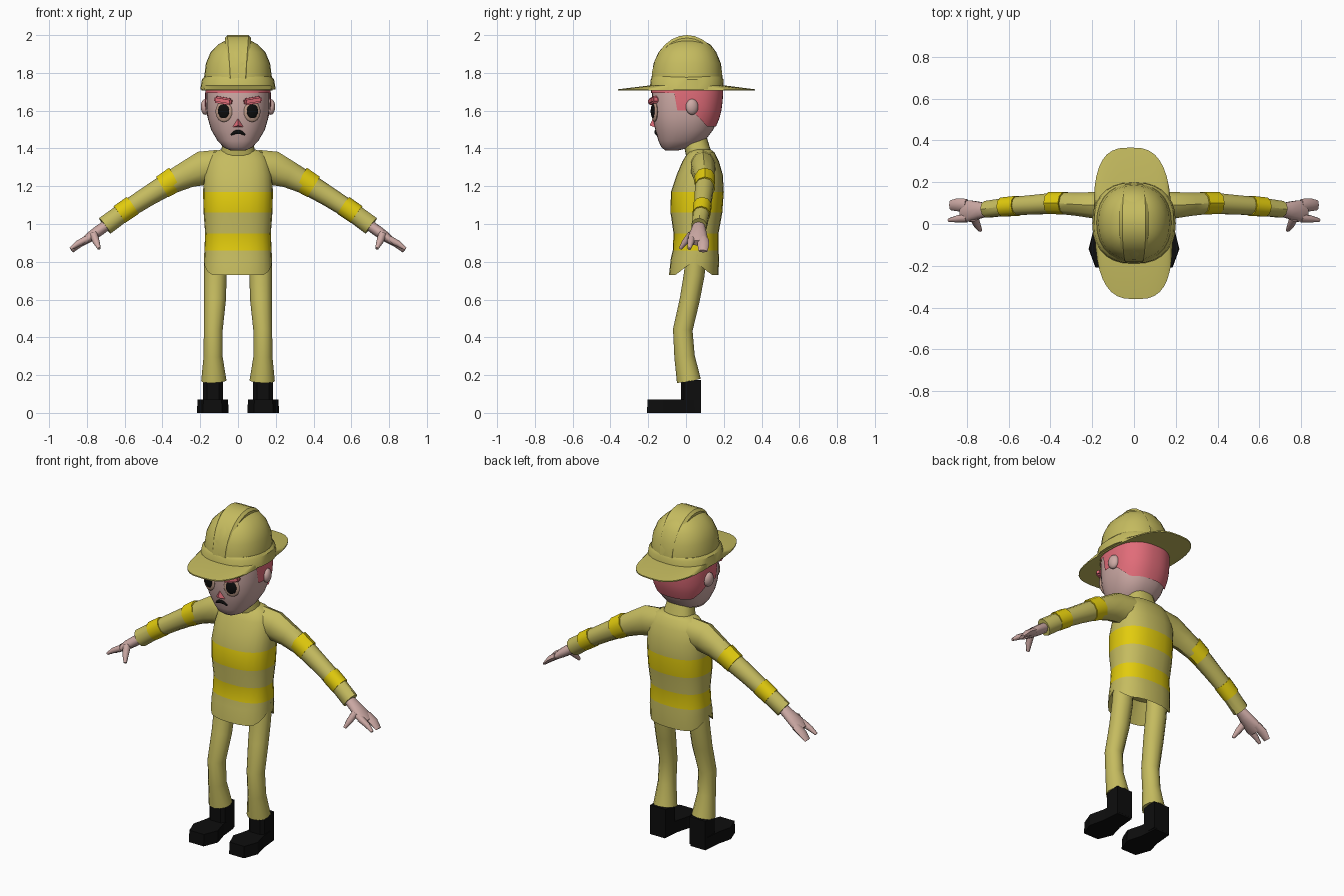
import bpy, bmesh, math
from mathutils import Vector, Matrix

if "Cube" in bpy.data.objects:
    bpy.data.objects.remove(bpy.data.objects["Cube"])


def material(name, rgb):
    m = bpy.data.materials.new(name)
    m.diffuse_color = (*rgb, 1)
    m.use_nodes = True
    m.node_tree.nodes["Principled BSDF"].inputs["Base Color"].default_value = m.diffuse_color
    return m


COAT = material("olive cloth", (0.56, 0.50, 0.115))
STRIPE = material("reflective yellow", (0.76, 0.60, 0.004))
SKIN = material("skin", (0.61, 0.40, 0.375))
HAIR = material("red hair", (0.75, 0.15, 0.19))
BLACK = material("black", (0.004, 0.004, 0.004))
SOCKET = material("eye rim", (0.52, 0.33, 0.25))


def finish(name, bm, mats, angle=40, rule=None):
    bmesh.ops.recalc_face_normals(bm, faces=bm.faces)
    if rule:
        for f in bm.faces:
            f.material_index = rule(f.calc_center_median())
    me = bpy.data.meshes.new(name)
    bm.to_mesh(me)
    bm.free()
    for m in mats:
        me.materials.append(m)
    me.shade_smooth()
    me.set_sharp_from_angle(angle=math.radians(angle))
    ob = bpy.data.objects.new(name, me)
    bpy.context.collection.objects.link(ob)
    return ob


def skin_rings(rings, caps=True):
    """Bridge closed rings of points into a surface."""
    bm = bmesh.new()
    vs = [[bm.verts.new(p) for p in r] for r in rings]
    n = len(vs[0])
    for a, b in zip(vs, vs[1:]):
        for i in range(n):
            j = (i + 1) % n
            bm.faces.new((a[i], a[j], b[j], b[i]))
    if caps:
        bm.faces.new(vs[0])
        bm.faces.new(vs[-1])
    return bm


def oval(z, hx, y0, y1, n=24, e=2.4):
    """Horizontal rounded outline from half width and front/back limits."""
    out = []
    for i in range(n):
        a = 2 * math.pi * i / n
        c, s = math.cos(a), math.sin(a)
        out.append(Vector((hx * math.copysign(abs(c) ** (2 / e), c),
                           (y0 + y1) / 2 + (y1 - y0) / 2 * math.copysign(abs(s) ** (2 / e), s), z)))
    return out


def tube(name, path, mats, side=1, n=10, angle=40):
    """Tube through (x, y, z, radius across, radius in y)."""
    pts = [Vector((p[0] * side, p[1], p[2])) for p in path]
    rings = []
    for i, p in enumerate(pts):
        t = (pts[min(i + 1, len(pts) - 1)] - pts[max(i - 1, 0)]).normalized()
        v = Vector((0, 1, 0))
        v = (v - t * t.dot(v)).normalized()
        u = t.cross(v)
        ru, rv = path[i][3:]
        rings.append([p + u * ru * math.cos(2 * math.pi * k / n) + v * rv * math.sin(2 * math.pi * k / n)
                      for k in range(n)])
    return finish(name, skin_rings(rings), mats, angle)


def prism(name, outline, z0, z1, mats, side=1, inset=1.0):
    c = sum((Vector(p) for p in outline), Vector((0, 0))) / len(outline)
    top = [c + (Vector(p) - c) * inset for p in outline]
    return finish(name, skin_rings([[(p[0] * side, p[1], z0) for p in outline],
                                    [(p[0] * side, p[1], z1) for p in top]]), mats, 30)


def ellipsoid(name, loc, size, mats, yaw=0):
    bm = bmesh.new()
    bmesh.ops.create_uvsphere(bm, u_segments=16, v_segments=10, radius=1, matrix=Matrix.Translation(loc)
                              @ Matrix.Rotation(yaw, 4, 'Z') @ Matrix.Diagonal((*size, 1)))
    return finish(name, bm, mats, 60)


# Coat body with flared, side-notched hem and two reflective stripes
body = [(0.84, 0.12, -0.02, 0.12), (0.73, 0.18, -0.09, 0.172), (0.82, 0.18, -0.08, 0.175), (0.86, 0.178, -0.07, 0.172),
        (0.95, 0.174, -0.066, 0.172), (1.06, 0.182, -0.082, 0.192), (1.17, 0.185, -0.08, 0.2),
        (1.26, 0.18, -0.05, 0.195), (1.33, 0.165, -0.02, 0.175), (1.38, 0.135, 0.01, 0.15),
        (1.395, 0.09, 0.03, 0.13)]
rings = [oval(*r) for r in body]
for i, p in enumerate(rings[1]):
    p.z += 0.07 * max(0, 1 - 1.5 * abs(math.sin(2 * math.pi * i / 24)))
finish("coat_body", skin_rings(rings), [COAT, STRIPE], 50,
       lambda c: int(0.865 < c.z < 0.945 or 1.07 < c.z < 1.16))
finish("collar", skin_rings([oval(1.36, 0.095, 0.0, 0.14), oval(1.46, 0.075, -0.02, 0.11)]), [COAT])

# Limbs, mirrored
for s, tag in ((1, "left"), (-1, "right")):
    tube(tag + "_sleeve", [(0.10, 0.09, 1.305, 0.088, 0.07), (0.19, 0.09, 1.295, 0.09, 0.066),
                           (0.27, 0.095, 1.262, 0.072, 0.058), (0.365, 0.10, 1.215, 0.060, 0.053),
                           (0.48, 0.092, 1.145, 0.053, 0.049), (0.59, 0.085, 1.075, 0.049, 0.045),
                           (0.705, 0.07, 0.99, 0.051, 0.042)], [COAT], s)
    tube(tag + "_upper_band", [(0.329, 0.1, 1.24, 0.068, 0.057), (0.401, 0.1, 1.196, 0.063, 0.055)], [STRIPE], s)
    tube(tag + "_lower_band", [(0.558, 0.087, 1.098, 0.055, 0.05), (0.628, 0.081, 1.05, 0.054, 0.048)], [STRIPE], s)
    # Hand: palm, two broad fingers and a thumb
    tube(tag + "_palm", [(0.69, 0.068, 0.998, 0.028, 0.03), (0.74, 0.066, 0.962, 0.029, 0.042),
                         (0.785, 0.062, 0.93, 0.026, 0.054), (0.825, 0.062, 0.9, 0.017, 0.052)], [SKIN], s, 10, 60)
    tube(tag + "_rear_finger", [(0.80, 0.09, 0.92, 0.02, 0.03), (0.845, 0.092, 0.89, 0.018, 0.031),
                                (0.878, 0.09, 0.856, 0.009, 0.024)], [SKIN], s, 8, 60)
    tube(tag + "_front_finger", [(0.80, 0.03, 0.92, 0.02, 0.022), (0.85, 0.024, 0.895, 0.016, 0.016),
                                 (0.887, 0.018, 0.868, 0.008, 0.009)], [SKIN], s, 8, 60)
    tube(tag + "_thumb", [(0.765, 0.03, 0.945, 0.022, 0.022), (0.75, -0.005, 0.905, 0.018, 0.017),
                          (0.735, -0.03, 0.87, 0.009, 0.009)], [SKIN], s, 8, 60)
    # Trouser leg and boot
    tube(tag + "_trouser_leg", [(0.12, 0.055, 0.84, 0.06, 0.055), (0.12, 0.043, 0.73, 0.06, 0.055),
                                (0.122, 0.02, 0.6, 0.058, 0.053), (0.131, -0.017, 0.44, 0.05, 0.052),
                                (0.132, -0.008, 0.3, 0.05, 0.054), (0.128, 0.015, 0.17, 0.067, 0.064)], [COAT], s, 12)
    prism(tag + "_boot_foot", [(0.085, 0.08), (0.185, 0.08), (0.195, -0.03), (0.217, -0.12), (0.185, -0.207),
                               (0.085, -0.207), (0.05, -0.12), (0.075, -0.03)], 0, 0.07, [BLACK], s, 0.97)
    prism(tag + "_boot_shaft", [(0.08, 0.08), (0.185, 0.08), (0.185, -0.01), (0.165, -0.027),
                                (0.1, -0.027), (0.08, -0.01)], 0.01, 0.175, [BLACK], s)

# Head
head = [(1.39, 0.04, -0.11, -0.04), (1.405, 0.075, -0.13, 0.02), (1.44, 0.108, -0.146, 0.1),
        (1.50, 0.143, -0.163, 0.145), (1.56, 0.16, -0.176, 0.17), (1.62, 0.167, -0.18, 0.185),
        (1.70, 0.167, -0.18, 0.19), (1.76, 0.16, -0.17, 0.185)]
finish("head", skin_rings([oval(*r, n=32) for r in head]), [SKIN], 60)


def section(z):
    for a, b in zip(head, head[1:]):
        if z <= b[0]:
            t = (z - a[0]) / (b[0] - a[0])
            return [p + (q - p) * t for p, q in zip(a[1:], b[1:])]


def face_y(x, z):
    hx, y0, y1 = section(z)
    return (y0 + y1) / 2 - (y1 - y0) / 2 * (1 - abs(x / hx) ** 2.4) ** (1 / 2.4)


# Hair shell: fringe, sideburns and nape
def hairline(y):
    if y < -0.05:
        return 1.693
    if y < 0.03:
        return 1.60
    return max(1.515, 1.60 - 0.8 * (y - 0.03))


N = 64
low = [hairline(p.y) for p in oval(0, 0.167, -0.18, 0.188, N)]
rows = []
for k in range(6):
    row = []
    for i in range(N):
        z = low[i] + (1.74 - low[i]) * k / 5
        hx, y0, y1 = section(z)
        row.append(oval(z, hx + 0.007, y0 - 0.005, y1 + 0.007, N)[i])
    rows.append(row)
finish("hair", skin_rings(rows, False), [HAIR], 60)

# Ears, eyes and brows
for s, tag in ((1, "left"), (-1, "right")):
    ellipsoid(tag + "_ear", (0.173 * s, 0.032, 1.62), (0.023, 0.034, 0.042), [SKIN], 0.25 * s)
    y = face_y(0.075, 1.595)
    ellipsoid(tag + "_eye_rim", (0.075 * s, y, 1.595), (0.046, 0.012, 0.055), [SOCKET], 0.28 * s)
    ellipsoid(tag + "_eye", (0.076 * s, y - 0.007, 1.597), (0.032, 0.011, 0.038), [BLACK], 0.28 * s)
    bm = bmesh.new()
    bmesh.ops.create_cube(bm, size=1, matrix=Matrix.Translation((0.078 * s, face_y(0.078, 1.65) - 0.006, 1.653))
                          @ Matrix.Rotation(0.28 * s, 4, 'Z') @ Matrix.Rotation(-0.16 * s, 4, 'Y')
                          @ Matrix.Diagonal((0.095, 0.036, 0.036, 1)))
    bmesh.ops.bevel(bm, geom=bm.edges[:], offset=0.008, segments=2, affect='EDGES')
    finish(tag + "_brow", bm, [HAIR], 60)

# Nose and frowning mouth
bm = bmesh.new()
base = [bm.verts.new(p) for p in ((-0.03, -0.163, 1.512), (0.03, -0.163, 1.512), (0, -0.17, 1.572))]
tip = bm.verts.new((0, -0.192, 1.522))
bm.faces.new(base)
for i in range(3):
    bm.faces.new((base[i], base[(i + 1) % 3], tip))
finish("nose", bm, [HAIR], 20)
mouth = []
for i in range(9):
    t = i / 4 - 1
    x, z = 0.036 * t, 1.488 - 0.016 * t * t
    mouth.append((x, face_y(x, z) - 0.002, z, 0.011 - 0.007 * t * t, 0.006))
tube("mouth", mouth, [BLACK], 1, 8, 60)

# Helmet: shell, lower band, centre ridge and long brim
shell = [(1.715, 0.183, -0.185, 0.195), (1.78, 0.179, -0.182, 0.193), (1.85, 0.17, -0.172, 0.185),
         (1.91, 0.145, -0.145, 0.16), (1.95, 0.106, -0.11, 0.13), (1.975, 0.06, -0.07, 0.08),
         (1.982, 0.02, -0.02, 0.03)]
finish("helmet_shell", skin_rings([oval(*r, n=28, e=2.2) for r in shell]), [COAT], 50)
finish("helmet_band", skin_rings([oval(1.712, 0.2, -0.192, 0.2, 28), oval(1.765, 0.191, -0.187, 0.198, 28),
                                  oval(1.78, 0.176, -0.178, 0.19, 28)]), [COAT], 35)
ridge = []
for i in range(15):
    a = math.pi * i / 14
    c, sn = math.cos(a), math.sin(a)
    w = 0.048 + 0.022 * sn
    ridge.append([(x, 0.005 + c * ry, 1.74 + rz * sn ** 0.9) for x, ry, rz in
                  ((-w, 0.15, 0.21), (-w, 0.178, 0.245), (-w * 0.8, 0.189, 0.26),
                   (w * 0.8, 0.189, 0.26), (w, 0.178, 0.245), (w, 0.15, 0.21))])
finish("helmet_ridge", skin_rings(ridge), [COAT], 35)
brim = [oval(*r, n=36, e=2.9) for r in ((1.712, 0.165, -0.175, 0.185), (1.706, 0.186, -0.36, 0.366),
                                        (1.713, 0.186, -0.36, 0.366), (1.734, 0.186, -0.19, 0.2))]
for p in sum(brim, []):
    p.x -= 0.035 * p.y + 0.004
finish("helmet_brim", skin_rings(brim), [COAT], 35)
